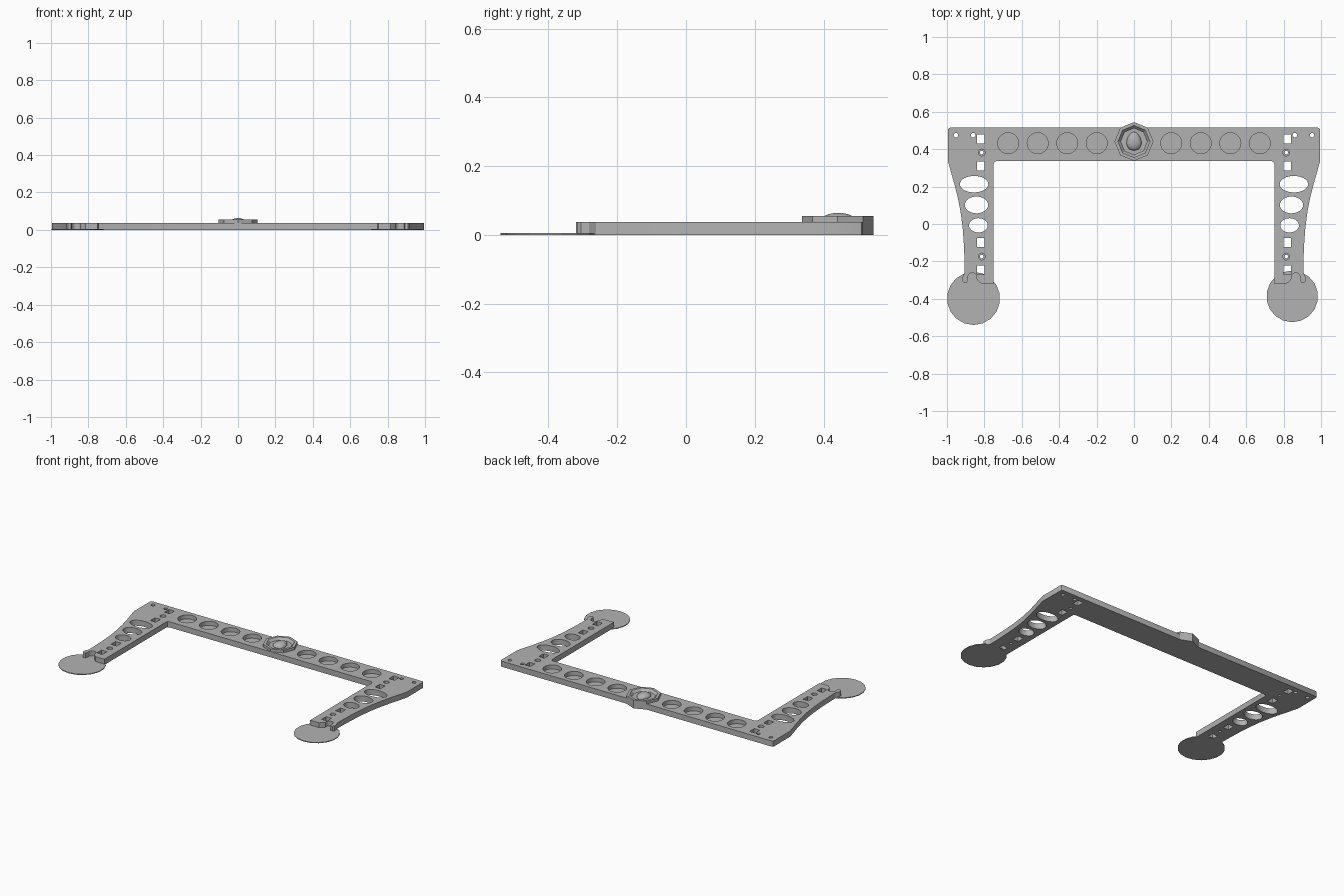
import bpy, bmesh, math
from mathutils import Vector

if "Cube" in bpy.data.objects:
    bpy.data.objects.remove(bpy.data.objects["Cube"], do_unlink=True)

grey = bpy.data.materials.new("plain grey")
grey.use_nodes = True
colour = (0.45, 0.45, 0.45, 1)
grey.diffuse_color = colour
grey.node_tree.nodes["Principled BSDF"].inputs["Base Color"].default_value = colour

T = 0.037        # frame thickness
BAR_Y = 0.432    # middle of the cross bar


def ring(cx, cy, rx, ry=None, n=32, turn=0.0):
    ry = ry or rx
    return [(cx + rx * math.cos(turn + math.tau * i / n),
             cy + ry * math.sin(turn + math.tau * i / n)) for i in range(n)]


def box(cx, cy, w, h):
    return [(cx - w, cy - h), (cx + w, cy - h), (cx + w, cy + h), (cx - w, cy + h)]


def loft(bm, layers):
    """Join (outline, height) layers into a closed solid."""
    rows = [[bm.verts.new((x, y, z)) for x, y in pts] for pts, z in layers]
    n = len(rows[0])
    bm.faces.new(rows[0][::-1])
    bm.faces.new(rows[-1])
    for a, b in zip(rows, rows[1:]):
        for i in range(n):
            j = (i + 1) % n
            bm.faces.new((a[i], a[j], b[j], b[i]))


def finish(name, bm):
    bmesh.ops.recalc_face_normals(bm, faces=bm.faces)
    mesh = bpy.data.meshes.new(name)
    bm.to_mesh(mesh)
    bm.free()
    mesh.materials.append(grey)
    ob = bpy.data.objects.new(name, mesh)
    bpy.context.collection.objects.link(ob)
    return ob


def solid(name, layers):
    bm = bmesh.new()
    loft(bm, layers)
    return finish(name, bm)


def activate(ob):
    bpy.ops.object.select_all(action='DESELECT')
    ob.select_set(True)
    bpy.context.view_layer.objects.active = ob


def carve(ob, cutter):
    cutter.hide_render = True
    mod = ob.modifiers.new("holes", 'BOOLEAN')
    mod.operation, mod.solver, mod.object = 'DIFFERENCE', 'EXACT', cutter
    activate(ob)
    bpy.ops.object.modifier_apply(modifier=mod.name)
    bpy.data.objects.remove(cutter, do_unlink=True)


# Half outline of the frame on the +x side: bar, curved leg, clip notch, inner edge
half = [(0.983, 0.515), (0.992, 0.511), (0.995, 0.502), (0.995, 0.337),
        (0.978, 0.275), (0.96, 0.213), (0.942, 0.14), (0.928, 0.07),
        (0.916, -0.02), (0.909, -0.12), (0.906, -0.2), (0.905, -0.262),
        (0.917, -0.282), (0.917, -0.305), (0.908, -0.315), (0.893, -0.313)]
half += [(0.865 + 0.024 * math.cos(a), -0.285 + 0.024 * math.sin(a))
         for a in (math.radians(d) for d in range(-20, 201, 20))]
half += [(0.832, -0.305), (0.815, -0.32), (0.75, -0.32),
         (0.75, 0.322), (0.746, 0.333), (0.735, 0.337)]
outline = half + [(-x, y) for x, y in reversed(half)]
frame = solid("frame", [(outline, 0), (outline, T)])

# All holes, mirrored on both legs
bm = bmesh.new()
for s in (-1, 1):
    through = [box(s * 0.819, y, 0.02, 0.024) for y in (0.455, 0.31, -0.1, -0.247)]
    through += [ring(s * 0.855, 0.213, 0.076, 0.044),
                ring(s * 0.842, 0.102, 0.062, 0.045),
                ring(s * 0.832, -0.007, 0.05, 0.038)]
    through += [ring(s * x, 0.475, 0.012, n=16) for x in (0.952, 0.86)]
    for pts in through:
        loft(bm, [(pts, -0.02), (pts, T + 0.02)])
    for y in (0.382, -0.174):    # stepped screw holes
        small, wide = (ring(s * 0.814, y, r, n=16) for r in (0.01, 0.018))
        loft(bm, [(small, -0.02), (small, 0.018), (wide, 0.018), (wide, T + 0.02)])
    for i in range(4):           # blind round pockets in the bar
        pts = ring(s * (0.199 + 0.158 * i), BAR_Y, 0.056)
        loft(bm, [(pts, 0.01), (pts, T + 0.02)])
carve(frame, finish("hole_cutter", bm))
activate(frame)
bpy.ops.object.shade_smooth_by_angle(angle=math.radians(25))

# Thin foot discs
for name, x, y, r in (("right_foot_disc", -0.858, -0.398, 0.142),
                      ("left_foot_disc", 0.846, -0.387, 0.138)):
    pts = ring(x, y, r, n=18, turn=math.pi / 2)
    solid(name, [(pts, 0), (pts, 0.005)])

# Octagonal boss with a sloped recess
CY = 0.441
outer, lip, floor = (ring(0, CY, r, n=8, turn=math.pi / 2) for r in (0.104, 0.086, 0.072))
solid("octagon_boss", [(outer, 0), (outer, 0.055), (lip, 0.055), (floor, 0.04)])

# Egg dome in the recess, narrower towards the back
bm = bmesh.new()
bmesh.ops.create_uvsphere(bm, u_segments=24, v_segments=12, radius=1)
for v in bm.verts:
    x, y, z = v.co
    v.co = Vector((x * 0.039 * (1 - 0.2 * y), CY + 0.002 + y * 0.05, 0.041 + z * 0.023))
egg = finish("egg_dome", bm)
activate(egg)
bpy.ops.object.shade_smooth_by_angle(angle=math.radians(40))
